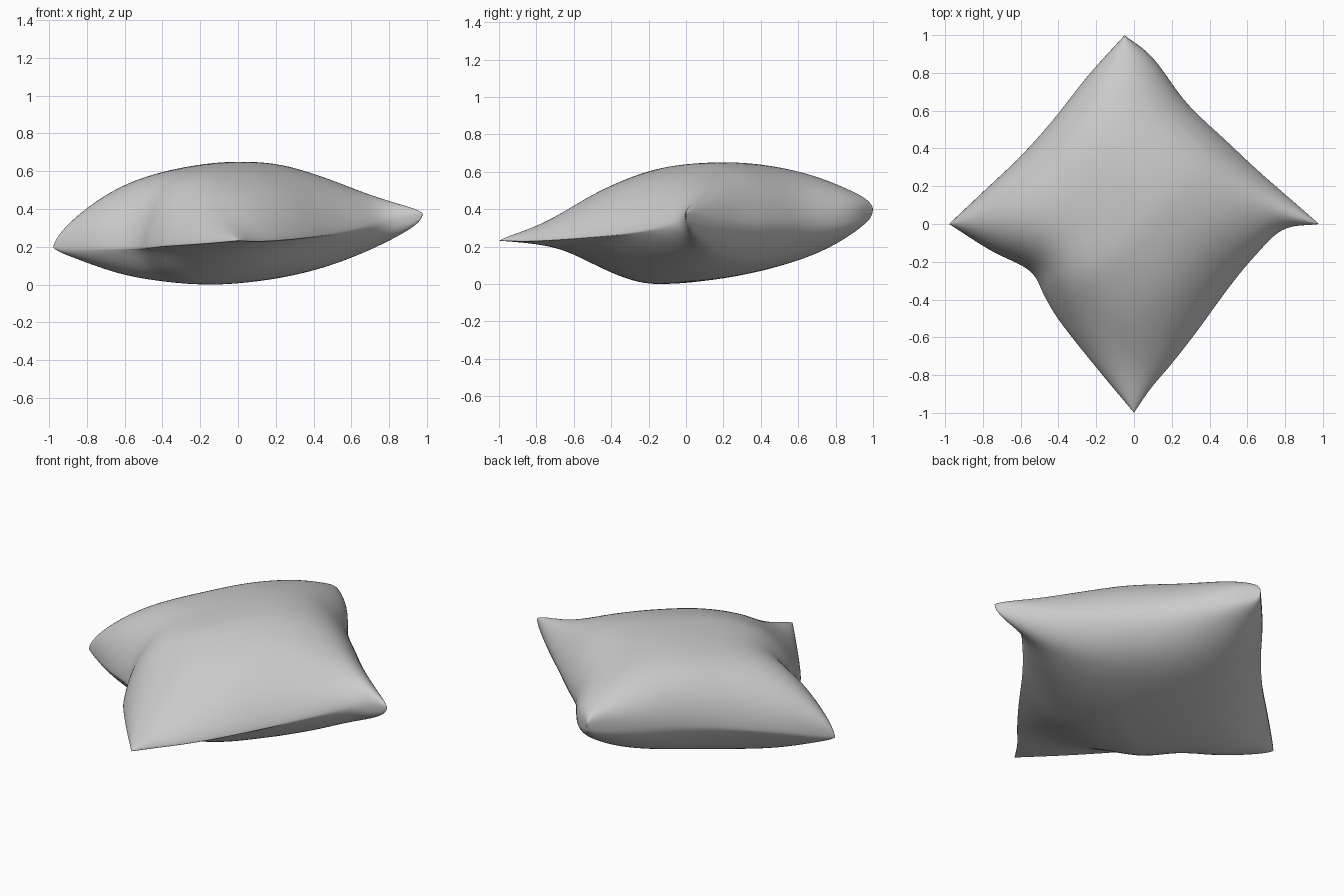
import bpy, bmesh, math
from mathutils import Vector

cube = bpy.data.objects.get("Cube")
if cube:
    bpy.data.objects.remove(cube)

N = 60                                # cells along each seam
RISE, DROP = 0.41, 0.22               # puff above and below the seam

# Corner tips
FRONT, RIGHT = Vector((0, -1, .245)), Vector((-.98, 0, .21))
LEFT, BACK = Vector((.98, 0, .39)), Vector((-.05, 1, .415))

# Seam outlines between the tips, seen from above
FRONT_RIGHT = [(-.2, -.76), (-.39, -.52), (-.47, -.39), (-.55, -.25), (-.76, -.14)]
FRONT_LEFT = [(.09, -.87), (.2, -.74), (.34, -.56), (.5, -.34), (.64, -.17), (.79, -.03)]
RIGHT_BACK = [(-.8, .17), (-.6, .36), (-.43, .55), (-.24, .79)]
LEFT_BACK = [(.82, .14), (.66, .28), (.5, .43), (.28, .64), (.1, .88)]


def seam(a, inner, b, sag):
    """Smooth sagging curve function from tip a to tip b through the inner points."""
    n = len(inner) + 1
    pts = [a]
    for i, (x, y) in enumerate(inner, 1):
        t = i / n
        pts.append(Vector((x, y, a.z + (b.z - a.z) * t - sag * 4 * t * (1-t))))
    pts.append(b)
    pts = [pts[0] * 2 - pts[1]] + pts + [pts[-1] * 2 - pts[-2]]

    def at(t):
        i = min(int(t * n), n - 1)
        f = t * n - i
        p, q, r, s = pts[i:i + 4]
        return (q * 2 + (r - p) * f + (p * 2 - q * 5 + r * 4 - s) * f ** 2
                + (q * 3 - p - r * 3 + s) * f ** 3) / 2
    return at


edge_fr = seam(FRONT, FRONT_RIGHT, RIGHT, .02)
edge_lb = seam(LEFT, LEFT_BACK, BACK, .07)
edge_fl = seam(FRONT, FRONT_LEFT, LEFT, .05)
edge_rb = seam(RIGHT, RIGHT_BACK, BACK, 0)


def mix(u, v, f, r, l, b):
    return f * ((1-u) * (1-v)) + r * (u * (1-v)) + l * ((1-u) * v) + b * (u * v)


def middle(u, v):
    """Surface spanned by the four seams."""
    return (edge_fr(u) * (1-v) + edge_lb(u) * v + edge_fl(v) * (1-u) + edge_rb(v) * u
            - mix(u, v, FRONT, RIGHT, LEFT, BACK))


def ease(t):
    return t * t * (3 - 2 * t)


def puff(u, v, full, sharp, side):
    """Fullness from 0 at the seam to 1 in the middle, shaped per corner."""
    a, b = abs(2 * u - 1), abs(2 * v - 1)
    m = mix(ease(u), ease(v), *full)
    p = mix(ease(u), ease(v), *sharp)
    p *= 1 + side * (a * a + b * b - 2 * a * a * b * b)     # thinner along the sides
    return max(0, (1 - a ** m) * (1 - b ** m)) ** p


# Cushion: two puffed sheets joined along the seam (values: front, right, left, back)
bm = bmesh.new()
top, bottom = {}, {}
for i in range(N + 1):
    for j in range(N + 1):
        u, v = ((1 - math.cos(math.pi * k / N)) / 2 for k in (i, j))
        p = middle(u, v)
        up = RISE * puff(u, v, (1.6, 3, 2, 1.8), (.48, .36, .45, .34), .5)
        down = DROP * puff(u, v, (1.5, 4, 3, 2), (.9, .45, .28, .22), 1)
        top[i, j] = bm.verts.new(p + Vector((0, 0, up)))
        on_seam = i in (0, N) or j in (0, N)
        bottom[i, j] = top[i, j] if on_seam else bm.verts.new(p - Vector((0, 0, down)))
for sheet in (top, bottom):
    for i in range(N):
        for j in range(N):
            ring = [sheet[i, j], sheet[i+1, j], sheet[i+1, j+1], sheet[i, j+1]]
            if not bm.faces.get(ring):
                bm.faces.new(ring)
bmesh.ops.recalc_face_normals(bm, faces=bm.faces)
# Soften the cloth a little
for _ in range(2):
    bmesh.ops.smooth_vert(bm, verts=[w for w in bm.verts if len(w.link_edges) > 3], factor=.4,
                          use_axis_x=True, use_axis_y=True, use_axis_z=True)
low = min(w.co.z for w in bm.verts)
bmesh.ops.translate(bm, verts=bm.verts, vec=(0, 0, -low))
mesh = bpy.data.meshes.new("cushion")
bm.to_mesh(mesh)
bm.free()
cushion = bpy.data.objects.new("cushion", mesh)
bpy.context.collection.objects.link(cushion)

# Grey cloth
cloth = bpy.data.materials.new("grey cloth")
cloth.use_nodes = True
colour = (.6, .6, .6, 1)
cloth.diffuse_color = colour
cloth.node_tree.nodes["Principled BSDF"].inputs["Base Color"].default_value = colour
mesh.materials.append(cloth)

bpy.context.view_layer.objects.active = cushion
cushion.select_set(True)
bpy.ops.object.shade_smooth()
